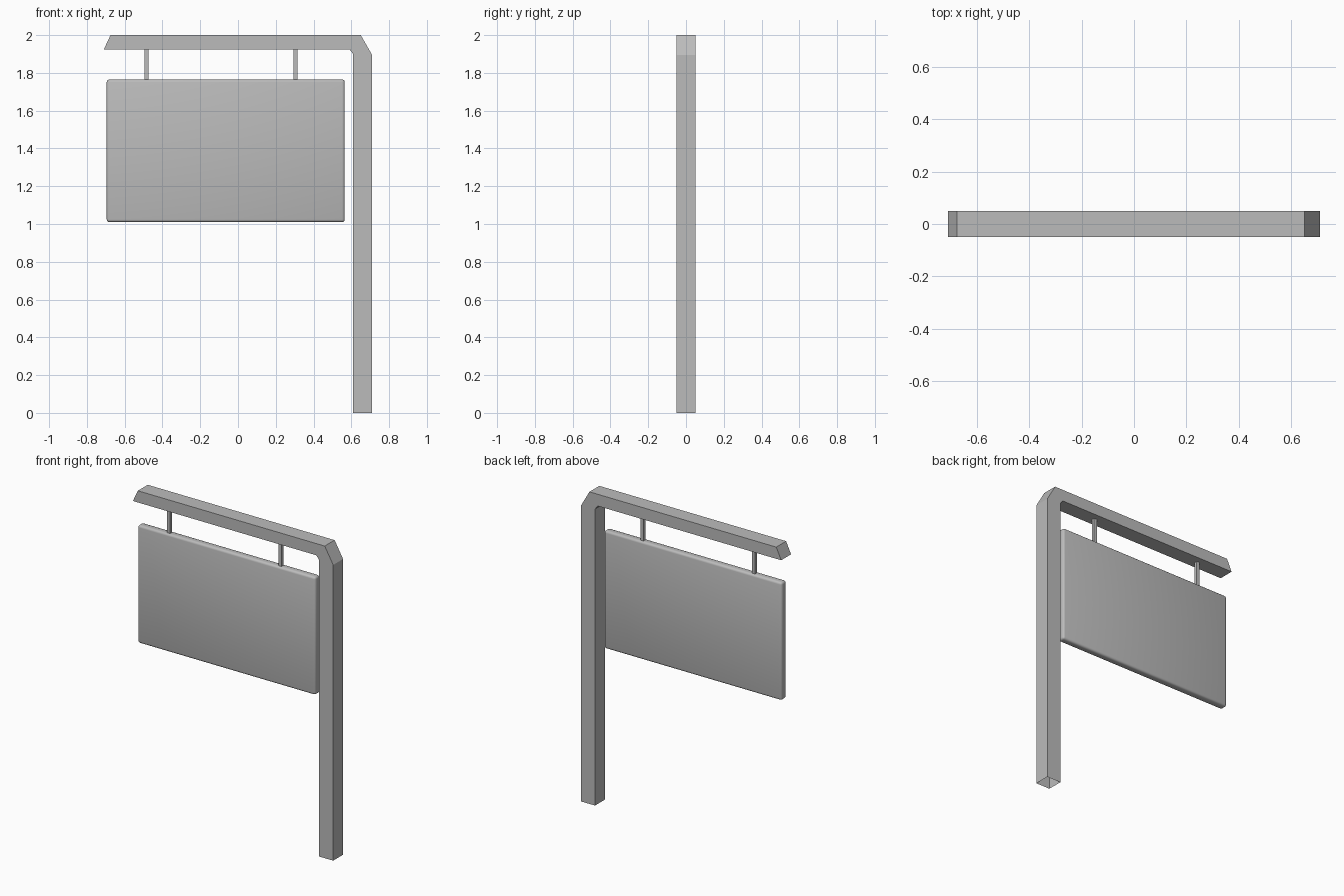
import bpy
import bmesh
from math import radians

cube = bpy.data.objects.get("Cube")
if cube:
    bpy.data.objects.remove(cube, do_unlink=True)

# Single grey finish
grey = bpy.data.materials.new("plain_grey")
grey.use_nodes = True
colour = (0.5, 0.5, 0.5, 1)
grey.diffuse_color = colour
grey.node_tree.nodes["Principled BSDF"].inputs["Base Color"].default_value = colour


def add_object(name, bm):
    bmesh.ops.recalc_face_normals(bm, faces=bm.faces)
    mesh = bpy.data.meshes.new(name)
    bm.to_mesh(mesh)
    bm.free()
    mesh.materials.append(grey)
    obj = bpy.data.objects.new(name, mesh)
    bpy.context.collection.objects.link(obj)
    return obj


def add_box(name, x0, x1, depth, z0, z1):
    bm = bmesh.new()
    bmesh.ops.create_cube(bm, size=1)
    bmesh.ops.scale(bm, vec=(x1 - x0, depth, z1 - z0), verts=bm.verts)
    bmesh.ops.translate(bm, vec=((x0 + x1) / 2, 0, (z0 + z1) / 2), verts=bm.verts)
    return add_object(name, bm)


# Post and arm: one bent beam with mitred corner and slanted tip, open at the foot
outline = [(0.71, 0), (0.71, 1.895), (0.65, 2), (-0.675, 2),
           (-0.71, 1.925), (0.59, 1.925), (0.61, 1.9), (0.61, 0)]
bm = bmesh.new()
profile = bm.faces.new([bm.verts.new((x, -0.05, z)) for x, z in outline])
extruded = bmesh.ops.extrude_face_region(bm, geom=[profile], use_keep_orig=True)
moved = [v for v in extruded["geom"] if isinstance(v, bmesh.types.BMVert)]
bmesh.ops.translate(bm, vec=(0, 0.1, 0), verts=moved)
bmesh.ops.recalc_face_normals(bm, faces=bm.faces)
foot = [f for f in bm.faces if all(v.co.z < 0.01 for v in f.verts)]
bmesh.ops.delete(bm, geom=foot, context="FACES_ONLY")
add_object("post_and_arm", bm)

# Hanging board with softly rounded edges
board = add_box("sign_board", -0.695, 0.565, 0.05, 1.01, 1.765)
bevel = board.modifiers.new("rounded_edges", "BEVEL")
bevel.width = 0.014
bevel.segments = 3
bpy.context.view_layer.objects.active = board
board.select_set(True)
bpy.ops.object.modifier_apply(modifier=bevel.name)
bpy.ops.object.shade_smooth_by_angle(angle=radians(40))

# Two square hangers between arm and board
for side, x in (("right", -0.485), ("left", 0.305)):
    add_box(side + "_hanger", x - 0.011, x + 0.011, 0.022, 1.76, 1.93)
